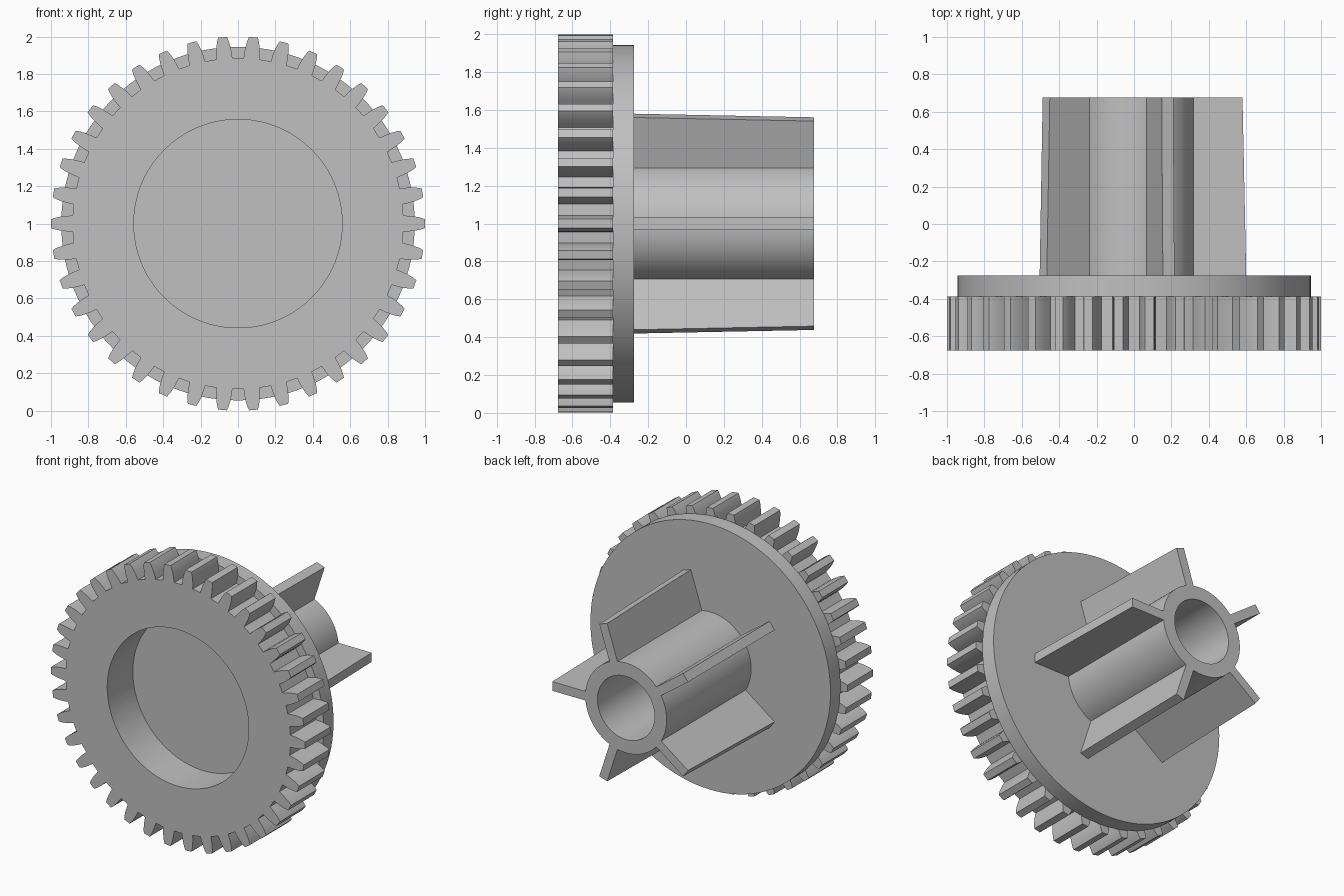
import bpy, bmesh
from math import sin, cos, pi, radians

cube = bpy.data.objects.get("Cube")
if cube:
    bpy.data.objects.remove(cube, do_unlink=True)

grey = bpy.data.materials.new("grey plastic")
grey.use_nodes = True
colour = (0.53, 0.53, 0.53, 1)
grey.diffuse_color = colour
grey.node_tree.nodes["Principled BSDF"].inputs["Base Color"].default_value = colour

AXIS_Z = 1.0          # height of the shaft axis
FRONT, GEAR_BACK, DISC_BACK, END = -0.675, -0.387, -0.275, 0.675


def finish(name, bm):
    bmesh.ops.recalc_face_normals(bm, faces=bm.faces)
    mesh = bpy.data.meshes.new(name)
    bm.to_mesh(mesh)
    bm.free()
    mesh.materials.append(grey)
    ob = bpy.data.objects.new(name, mesh)
    bpy.context.collection.objects.link(ob)
    bpy.ops.object.select_all(action='DESELECT')
    ob.select_set(True)
    bpy.context.view_layer.objects.active = ob
    bpy.ops.object.shade_smooth_by_angle(angle=radians(25))
    return ob


def ring(bm, polar, y):
    return [bm.verts.new((r * cos(a), y, AXIS_Z + r * sin(a))) for r, a in polar]


def bridge(bm, a, b):
    for i in range(len(a)):
        j = (i + 1) % len(a)
        bm.faces.new((a[i], a[j], b[j], b[i]))


def tube(name, outline, bore, y0, y1):
    """Extruded outline, hollow when a bore radius is given."""
    bm = bmesh.new()
    front, back = ring(bm, outline, y0), ring(bm, outline, y1)
    bridge(bm, front, back)
    if bore:
        hole = [(bore, a) for _, a in outline]
        hole_front, hole_back = ring(bm, hole, y0), ring(bm, hole, y1)
        bridge(bm, hole_front, hole_back)
        bridge(bm, front, hole_front)
        bridge(bm, back, hole_back)
    else:
        bm.faces.new(front)
        bm.faces.new(back)
    return finish(name, bm)


def circle(r, n):
    return [(r, 2 * pi * i / n) for i in range(n)]


# Toothed ring: radius and half angle (degrees) along one curved tooth flank
TEETH = 38
flank = [(0.885, 2.8), (0.92, 2.55), (0.95, 2.25), (0.98, 1.8), (1.0, 1.35)]
outline = []
for t in range(TEETH):
    mid = 2 * pi * t / TEETH
    outline += [(r, mid - radians(h)) for r, h in flank]
    outline += [(r, mid + radians(h)) for r, h in reversed(flank)]
tube("gear_ring", outline, 0.557, FRONT, GEAR_BACK)

# Backing disc closes the front recess
tube("backing_disc", circle(0.945, 128), 0, GEAR_BACK, DISC_BACK)

# Hollow hub
tube("hub", circle(0.32, 96), 0.225, DISC_BACK, END)

# Five fins, slightly tapered towards the free end
HALF = 0.0325
for k in range(5):
    a = 2 * pi * k / 5
    bm = bmesh.new()
    sides = []
    for s in (-HALF, HALF):
        profile = [(0.315, DISC_BACK), (0.6, DISC_BACK), (0.58, END), (0.315, END)]
        sides.append([bm.verts.new((r * cos(a) - s * sin(a), y,
                                    AXIS_Z + r * sin(a) + s * cos(a)))
                      for r, y in profile])
        bm.faces.new(sides[-1])
    bridge(bm, *sides)
    finish(f"fin_{k + 1}", bm)
